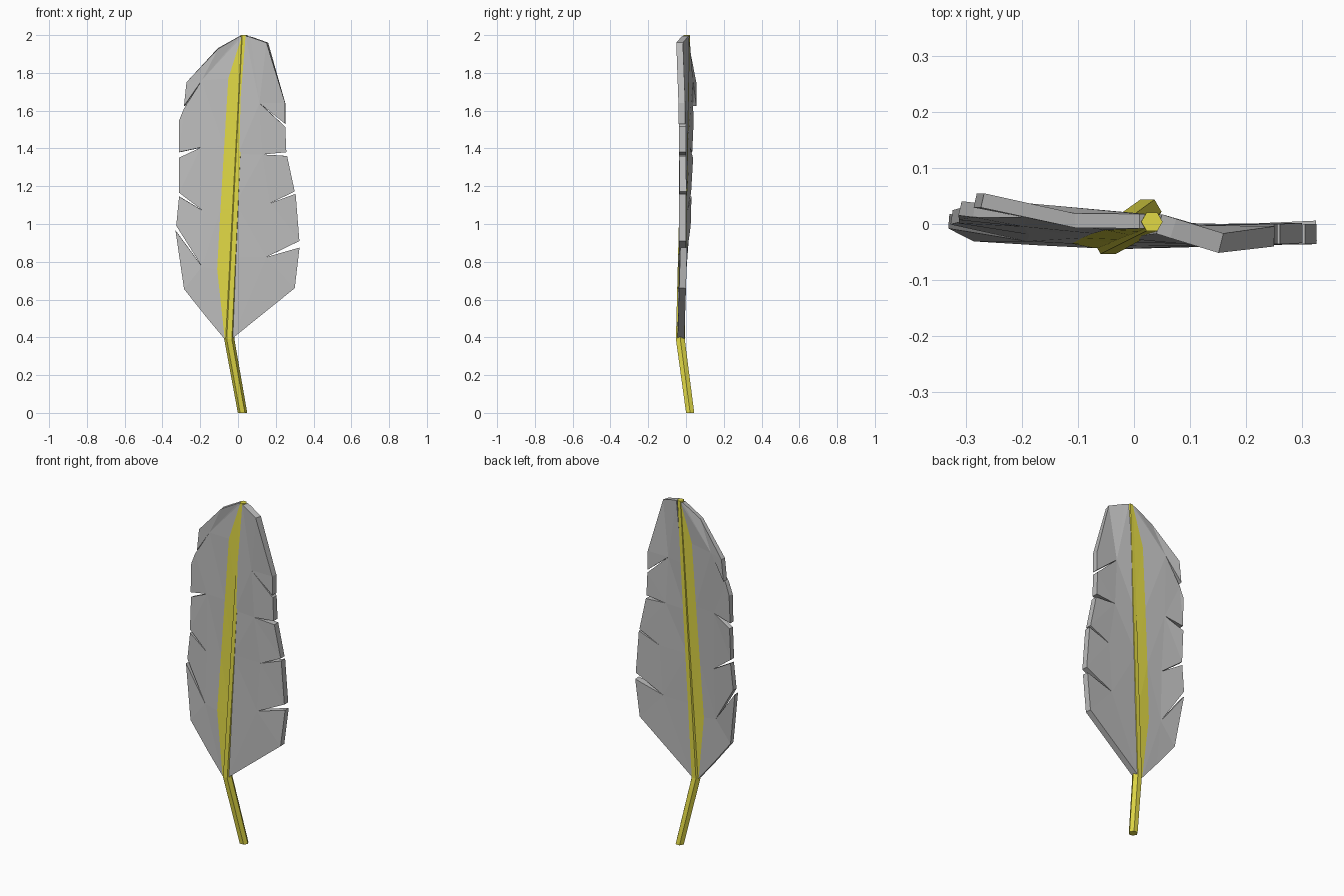
import bpy, bmesh, math

if "Cube" in bpy.data.objects:
    bpy.data.objects.remove(bpy.data.objects["Cube"])

yellow = bpy.data.materials.new("rib_yellow")
yellow.diffuse_color = (0.75, 0.69, 0.06, 1)
yellow.use_nodes = True
yellow.node_tree.nodes["Principled BSDF"].inputs["Base Color"].default_value = yellow.diffuse_color
grey = bpy.data.materials.new("leaf_grey")
grey.diffuse_color = (0.5, 0.5, 0.5, 1)
grey.use_nodes = True
grey.node_tree.nodes["Principled BSDF"].inputs["Base Color"].default_value = grey.diffuse_color


def rib(z):
    """Centre line of the upper rib."""
    t = (z - 0.39) / 1.61
    return (-0.046 + 0.078 * t, -0.03 + 0.034 * t, z)


def finish(bm, name, mats):
    bmesh.ops.recalc_face_normals(bm, faces=bm.faces)
    me = bpy.data.meshes.new(name)
    bm.to_mesh(me)
    bm.free()
    for m in mats:
        me.materials.append(m)
    ob = bpy.data.objects.new(name, me)
    bpy.context.collection.objects.link(ob)
    return ob


# Stalk and midrib: one bent six-sided tube
bm = bmesh.new()
rings = []
path = [((0.024, 0.022, 0), 0.025), (rib(0.39), 0.027), (rib(1.2), 0.023), (rib(2.0), 0.019)]
for (x, y, z), r in path:
    rings.append([bm.verts.new((x + r * math.cos(a * math.pi / 3), y + r * math.sin(a * math.pi / 3), z))
                  for a in range(6)])
for a, b in zip(rings, rings[1:]):
    for i in range(6):
        j = (i + 1) % 6
        bm.faces.new((a[i], a[j], b[j], b[i]))
bm.faces.new(rings[0])
bm.faces.new(rings[-1])
finish(bm, "stalk", [yellow])


def half_blade(name, inner, tips, lobes, thick, strip):
    """Half leaf: optional yellow strip, inner panels, then one outer face per torn lobe."""
    bm = bmesh.new()
    iv = [bm.verts.new(p) for p in inner]
    tv = [iv[0]] + [bm.verts.new(p) for p in tips] + [iv[-1]]
    rv = [bm.verts.new(rib(p[2])) for p in inner]
    for i, lobe in enumerate(lobes):
        if strip:
            bm.faces.new((rv[i], iv[i], iv[i + 1], rv[i + 1])).material_index = 1
        panel = list(dict.fromkeys((iv[i], tv[i], tv[i + 1], iv[i + 1])))
        bm.faces.new(panel)
        bm.faces.new([tv[i]] + [bm.verts.new(p) for p in lobe] + [tv[i + 1]])
    if not strip:
        bmesh.ops.delete(bm, geom=rv, context='VERTS')
    bmesh.ops.triangulate(bm, faces=bm.faces[:])
    ob = finish(bm, name, [grey, yellow])
    mod = ob.modifiers.new("thickness", 'SOLIDIFY')
    mod.thickness = thick
    mod.offset = 0


# Left half with the yellow strip beside the rib
half_blade(
    "left_blade",
    [(-0.07, -0.03, 0.39), (-0.11, -0.022, 0.76), (-0.092, -0.012, 1.08),
     (-0.072, -0.004, 1.41), (-0.05, 0.002, 1.77), (0.02, 0.005, 1.99)],
    [(-0.19, -0.018, 0.775), (-0.185, -0.006, 1.07), (-0.195, 0.008, 1.405), (-0.19, 0.024, 1.76)],
    [[(-0.17, -0.025, 0.51), (-0.285, -0.018, 0.655), (-0.33, 0.005, 0.965)],
     [(-0.325, 0.012, 0.99), (-0.31, 0.016, 1.145)],
     [(-0.31, 0.014, 1.165), (-0.31, 0.025, 1.35)],
     [(-0.31, 0.02, 1.38), (-0.31, 0.028, 1.545), (-0.285, 0.025, 1.61)],
     [(-0.283, 0.042, 1.625), (-0.27, 0.042, 1.75), (-0.105, 0.006, 1.93), (0.01, 0.005, 1.995)]],
    0.026, True)

# Right half, joined straight to the rib
half_blade(
    "right_blade",
    [(-0.035, -0.027, 0.39), rib(0.82), rib(1.11), rib(1.37), rib(1.64), (0.045, 0.0, 1.995)],
    [(0.15, -0.02, 0.825), (0.17, -0.018, 1.11), (0.13, -0.018, 1.368), (0.115, -0.02, 1.64)],
    [[(0.30, -0.018, 0.66), (0.325, -0.012, 0.875)],
     [(0.325, -0.018, 0.91), (0.305, -0.018, 1.16)],
     [(0.30, -0.016, 1.172), (0.26, -0.018, 1.36)],
     [(0.256, -0.018, 1.38), (0.25, -0.018, 1.515)],
     [(0.25, -0.022, 1.53), (0.25, -0.022, 1.64), (0.155, -0.034, 1.96), (0.07, -0.008, 1.99)]],
    0.036, False)
